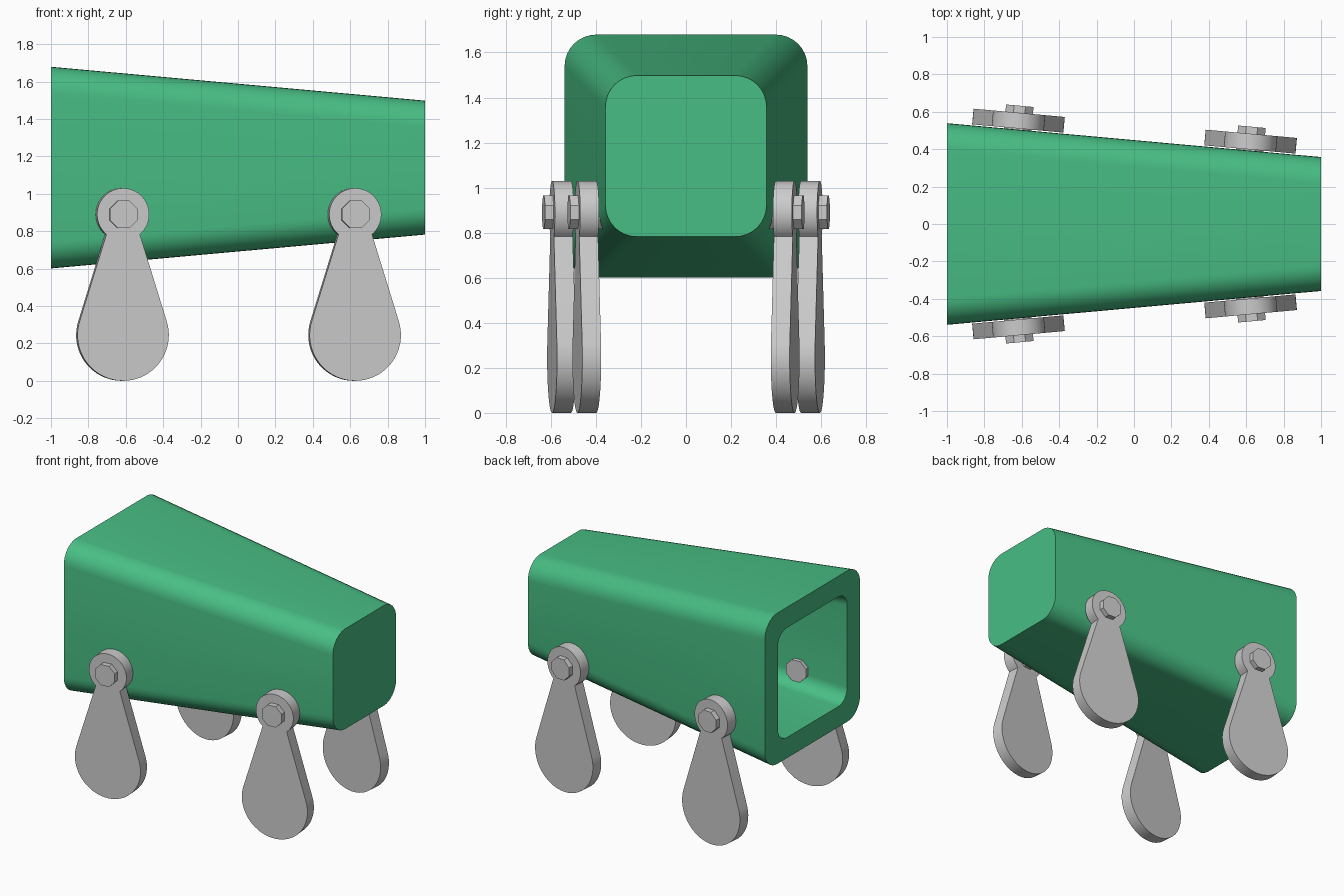
import bpy, bmesh
from math import sin, cos, pi, atan, asin, radians
from mathutils import Vector

if "Cube" in bpy.data.objects:
    bpy.data.objects.remove(bpy.data.objects["Cube"])

TAPER = 0.0905          # side wall slope of the body
CZ = 1.14               # body axis height
ANG = atan(TAPER)


def loft(name, loops):
    """Skin a chain of equal-length loops and cap both ends."""
    bm = bmesh.new()
    rings = [[bm.verts.new(p) for p in loop] for loop in loops]
    n = len(rings[0])
    for a, b in zip(rings, rings[1:]):
        for i in range(n):
            j = (i + 1) % n
            bm.faces.new((a[i], a[j], b[j], b[i]))
    bm.faces.new(rings[0][::-1])
    bm.faces.new(rings[-1])
    bmesh.ops.recalc_face_normals(bm, faces=bm.faces[:])
    mesh = bpy.data.meshes.new(name)
    bm.to_mesh(mesh)
    bm.free()
    ob = bpy.data.objects.new(name, mesh)
    bpy.context.collection.objects.link(ob)
    bpy.ops.object.select_all(action='DESELECT')
    bpy.context.view_layer.objects.active = ob
    ob.select_set(True)
    bpy.ops.object.shade_smooth_by_angle(angle=radians(30))
    return ob


def arc(cx, cy, r, a0, a1, n):
    return [(cx + r * cos(a0 + (a1 - a0) * i / n),
             cy + r * sin(a0 + (a1 - a0) * i / n)) for i in range(n + 1)]


def rounded_square(x, half, r):
    c = half - r
    pts = []
    for k, (sy, sz) in enumerate(((1, 1), (-1, 1), (-1, -1), (1, -1))):
        pts += arc(sy * c, sz * c, r, k * pi / 2, (k + 1) * pi / 2, 8)
    return [(x, y, CZ + z) for y, z in pts]


# Tapered hollow body, open at the wide end
body = loft("body", [
    rounded_square(1.0, 0.358, 0.14),
    rounded_square(-1.0, 0.539, 0.14),
    rounded_square(-1.0, 0.392, 0.10),
    rounded_square(0.86, 0.226, 0.07),
])
mat = bpy.data.materials.new("green")
mat.diffuse_color = (0.065, 0.513, 0.231, 1)
mat.use_nodes = True
mat.node_tree.nodes["Principled BSDF"].inputs["Base Color"].default_value = mat.diffuse_color
body.data.materials.append(mat)

# Leg outline: round head, narrow neck, teardrop foot
HEAD_Z, HEAD_R, FOOT_R, NECK = 0.89, 0.14, 0.245, 0.09
neck = asin(NECK / HEAD_R)
tan_a = radians(17.5)
leg_profile = (arc(0, HEAD_Z, HEAD_R, -pi / 2 + neck, 3 * pi / 2 - neck, 40)
               + arc(0, FOOT_R, FOOT_R, pi - tan_a, 2 * pi + tan_a, 40))
# Octagonal bolt outline
bolt_profile = [(0.08 * cos(pi / 8 + i * pi / 4),
                 HEAD_Z + 0.08 * sin(pi / 8 + i * pi / 4)) for i in range(8)]


def wall_prism(name, profile, x, side, d0, d1):
    """Extrude a profile along the side wall normal from depth d0 to d1."""
    along = Vector((cos(ANG), -side * sin(ANG), 0))
    out = Vector((sin(ANG), side * cos(ANG), 0))
    base = Vector((x, side * (0.4485 - TAPER * x), 0))
    return loft(name, [[base + along * u + out * d + Vector((0, 0, z))
                        for u, z in profile] for d in (d0, d1)])


# Four legs, each held by a bolt through the wall
for xn, x in (("rear", -0.622), ("front", 0.619)):
    for sn, side in (("left", 1), ("right", -1)):
        wall_prism(f"{xn}_{sn}_leg", leg_profile, x, side, 0.006, 0.09)
        wall_prism(f"{xn}_{sn}_bolt", bolt_profile, x, side, -0.175, 0.128)
